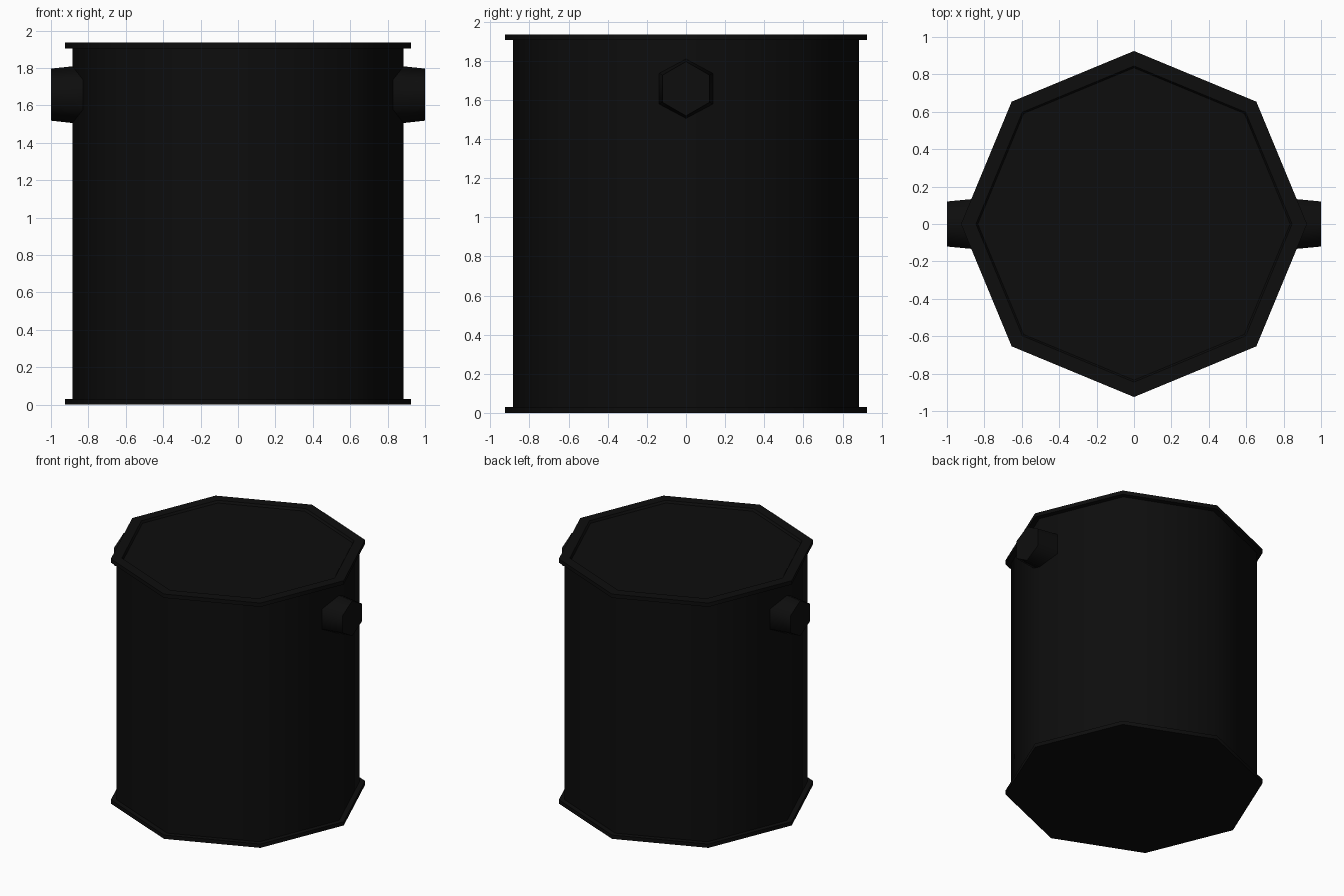
import bpy, bmesh
from math import pi, sin, cos, radians

if "Cube" in bpy.data.objects:
    bpy.data.objects.remove(bpy.data.objects["Cube"])

black = bpy.data.materials.new("black_paint")
black.diffuse_color = (0.004, 0.004, 0.004, 1)
black.use_nodes = True
black.node_tree.nodes["Principled BSDF"].inputs["Base Color"].default_value = black.diffuse_color


def lathe(name, profile, sides, place, smooth):
    """Closed solid from (radius, height) points; place maps to world axes."""
    bm = bmesh.new()
    rings = []
    for r, h in profile:
        rings.append([bm.verts.new(place(r * cos(2 * pi * i / sides),
                                         r * sin(2 * pi * i / sides), h))
                      for i in range(sides)])
    for a, b in zip(rings, rings[1:]):
        for i in range(sides):
            j = (i + 1) % sides
            bm.faces.new((a[i], a[j], b[j], b[i]))
    bm.faces.new(rings[0][::-1])
    bm.faces.new(rings[-1])
    bmesh.ops.recalc_face_normals(bm, faces=bm.faces)
    mesh = bpy.data.meshes.new(name)
    bm.to_mesh(mesh)
    bm.free()
    mesh.materials.append(black)
    ob = bpy.data.objects.new(name, mesh)
    bpy.context.collection.objects.link(ob)
    bpy.ops.object.select_all(action='DESELECT')
    ob.select_set(True)
    bpy.context.view_layer.objects.active = ob
    bpy.ops.object.shade_smooth_by_angle(angle=radians(smooth))
    return ob


# Octagonal canister: bottom flange, wall, top flange, shallow recessed lid
lathe("canister",
      [(0.925, 0), (0.925, 0.03), (0.885, 0.03), (0.885, 1.905),
       (0.925, 1.905), (0.925, 1.935), (0.845, 1.935), (0.835, 1.918)],
      8, lambda x, y, z: (x, y, z), 50)

# Tapered hexagonal side lugs
for name, s in (("left_lug", -1), ("right_lug", 1)):
    lathe(name, [(0.16, 0.81), (0.139, 1.0)], 6,
          lambda a, b, h, s=s: (s * h, b, 1.657 + a), 62)
